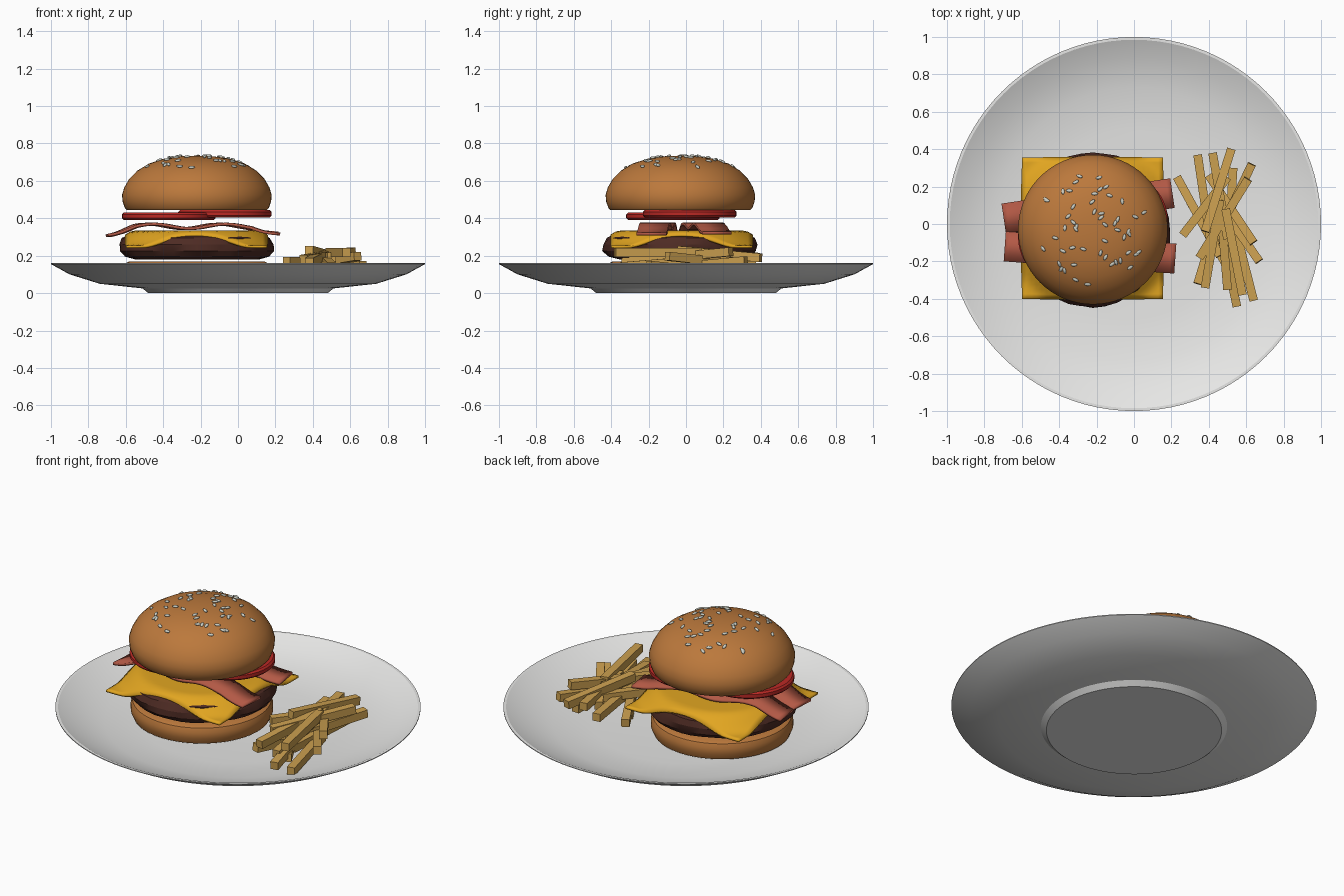
import bpy, bmesh, math, random
from math import sin, cos, pi, hypot, radians
from mathutils import Matrix, Vector

old = bpy.data.objects.get("Cube")
if old:
    bpy.data.objects.remove(old, do_unlink=True)
random.seed(4)
BURGER = Vector((-0.22, -0.03, 0))


def material(name, rgb):
    m = bpy.data.materials.new(name)
    m.use_nodes = True
    m.diffuse_color = (*rgb, 1)
    m.node_tree.nodes["Principled BSDF"].inputs["Base Color"].default_value = (*rgb, 1)
    return m


china = material("white china", (0.8, 0.8, 0.79))
crust = material("toasted bun", (0.5, 0.19, 0.045))
meat = material("grilled meat", (0.075, 0.024, 0.017))
cheddar = material("yellow cheese", (0.76, 0.38, 0.015))
rasher = material("cooked bacon", (0.45, 0.1, 0.06))
red = material("tomato red", (0.5, 0.022, 0.018))
potato = material("fried potato", (0.6, 0.35, 0.08))
sesame = material("sesame seed", (0.6, 0.62, 0.55))


def finish(name, bm, mat, smooth=None, location=(0, 0, 0), thickness=0):
    """Turn a bmesh into a finished object."""
    bmesh.ops.recalc_face_normals(bm, faces=bm.faces)
    mesh = bpy.data.meshes.new(name)
    bm.to_mesh(mesh)
    bm.free()
    mesh.materials.append(mat)
    ob = bpy.data.objects.new(name, mesh)
    ob.location = location
    bpy.context.collection.objects.link(ob)
    if thickness:
        mod = ob.modifiers.new("thickness", 'SOLIDIFY')
        mod.thickness = thickness
        mod.offset = 0
    if smooth:
        bpy.ops.object.select_all(action='DESELECT')
        ob.select_set(True)
        bpy.context.view_layer.objects.active = ob
        bpy.ops.object.shade_smooth_by_angle(angle=radians(smooth))
    return ob


def lathe(profile, steps=64):
    """Spin (radius, height) points around z."""
    bm = bmesh.new()
    vs = [bm.verts.new((r, 0, z)) for r, z in profile]
    es = [bm.edges.new(pair) for pair in zip(vs, vs[1:])]
    bmesh.ops.spin(bm, geom=vs + es, cent=(0, 0, 0), axis=(0, 0, 1),
                   angle=2 * pi, steps=steps)
    bmesh.ops.remove_doubles(bm, verts=bm.verts, dist=0.0005)
    return bm


def ease(t):
    t = min(max(t, 0), 1)
    return t * t * (3 - 2 * t)


# Plate with a raised foot
plate = [(0, 0), (0.48, 0), (0.51, 0.025), (0.74, 0.05), (0.9, 0.1), (1, 0.155),
         (1, 0.16), (0.985, 0.16), (0.89, 0.115), (0.73, 0.07), (0.5, 0.05), (0, 0.05)]
finish("plate", lathe(plate, 96), china, 25)

# Buns
lower = [(0, 0.05), (0.34, 0.05), (0.375, 0.065), (0.39, 0.1), (0.39, 0.135),
         (0.38, 0.16), (0.36, 0.17), (0, 0.17)]
finish("bottom_bun", lathe(lower), crust, 40, BURGER)
upper = [(0, 0.445), (0.375, 0.445), (0.385, 0.455), (0.397, 0.49), (0.4, 0.525),
         (0.388, 0.565), (0.362, 0.61), (0.318, 0.655), (0.255, 0.693),
         (0.17, 0.72), (0.08, 0.732), (0, 0.735)]
finish("top_bun", lathe(upper), crust, 40, BURGER)


# Sesame seeds laid on the crown of the bun
def crown(r):
    for (r1, z1), (r0, z0) in zip(upper[5:], upper[6:]):
        if r0 <= r <= r1:
            f = (r - r0) / (r1 - r0)
            return z0 + f * (z1 - z0), (z1 - z0) / (r1 - r0)


bm = bmesh.new()
for i in range(52):
    a, r = random.uniform(0, 2 * pi), 0.3 * math.sqrt(random.random())
    z, slope = crown(r)
    normal = Vector((-slope * cos(a), -slope * sin(a), 1))
    lie = (Matrix.Translation((r * cos(a), r * sin(a), z + 0.003))
           @ normal.to_track_quat('Z', 'Y').to_matrix().to_4x4()
           @ Matrix.Rotation(random.uniform(0, pi), 4, 'Z')
           @ Matrix.Diagonal((0.018, 0.009, 0.007, 1)))
    bmesh.ops.create_icosphere(bm, subdivisions=2, radius=1, matrix=lie)
finish("sesame_seeds", bm, sesame, 60, BURGER)

# Patty with an uneven rim
patty = [(0, 0.18), (0.33, 0.18), (0.385, 0.195), (0.41, 0.225), (0.412, 0.26),
         (0.395, 0.295), (0.355, 0.315), (0, 0.318)]
bm = lathe(patty, 40)
for v in bm.verts:
    a = math.atan2(v.co.y, v.co.x)
    if hypot(v.co.x, v.co.y) > 0.1:
        k = 1 + 0.012 * sin(5 * a + 40 * v.co.z) + 0.01 * sin(9 * a - 70 * v.co.z)
        v.co.x *= k
        v.co.y *= k
finish("patty", bm, meat, 20, BURGER)

# Cheese slice drooping at its corners
bm = bmesh.new()
bmesh.ops.create_grid(bm, x_segments=28, y_segments=28, size=0.378)
for v in bm.verts:
    v.co.z = 0.328 - 0.08 * ease((v.co.xy.length - 0.33) / 0.14)
finish("cheese_slice", bm, cheddar, 40, (-0.222, -0.023, 0), 0.013)


# Wavy bacon strips
def bacon(name, start, end, phase):
    a, b = Vector(start), Vector(end)
    side = (b - a).orthogonal().normalized() * 0.08
    bm = bmesh.new()
    rows = []
    for i in range(37):
        t = i / 36
        droop = max(0, (abs(t - 0.5) - 0.34) / 0.16)
        z = 0.357 + 0.012 * cos(2 * pi * (t - phase) / 0.42) - 0.04 * droop
        p = a.lerp(b, t)
        rows.append([bm.verts.new((*(p + side * s), z)) for s in (-1, 1)])
    for (p, q), (r, s) in zip(rows, rows[1:]):
        bm.faces.new((p, q, s, r))
    finish(name, bm, rasher, 40, thickness=0.015)


bacon("back_bacon", (-0.695, 0.03), (0.205, 0.165), 0.24)
bacon("front_bacon", (-0.69, -0.12), (0.22, -0.185), 0.27)

# Tomato slices
disc = [(0, -0.02), (0.24, -0.02), (0.25, -0.01), (0.25, 0.01), (0.24, 0.02), (0, 0.02)]
finish("left_tomato_slice", lathe(disc, 48), red, 35, (-0.07, 0.02, 0.424))
finish("right_tomato_slice", lathe(disc, 48), red, 35, (-0.37, -0.07, 0.411))

# Pile of fries, lowest first, each given by its two ends in plan
fries = [(0.3, 0.12, 0.54, -0.3), (0.64, -0.41, 0.52, 0.06), (0.34, -0.32, 0.48, 0.14),
         (0.23, 0.25, 0.46, -0.17), (0.53, 0.3, 0.5, -0.2), (0.67, -0.2, 0.42, 0.16),
         (0.55, -0.44, 0.45, 0.03), (0.34, 0.37, 0.41, -0.1), (0.63, 0.32, 0.43, -0.1),
         (0.5, -0.35, 0.46, 0.13), (0.26, -0.06, 0.5, 0.25), (0.64, -0.1, 0.4, 0.26),
         (0.38, -0.34, 0.46, 0.13), (0.42, 0.38, 0.5, -0.08), (0.61, 0.24, 0.35, -0.18),
         (0.52, 0.4, 0.38, -0.04), (0.58, -0.38, 0.49, 0.08)]
bm = bmesh.new()
for i, (x1, y1, x2, y2) in enumerate(fries):
    z = 0.09 + 0.135 * i / len(fries)
    tilt = 0.02 * (i % 3 - 1)
    a, b = Vector((x1, y1, z + tilt)), Vector((x2, y2, z - tilt))
    place = (Matrix.Translation((a + b) / 2)
             @ (b - a).to_track_quat('Y', 'Z').to_matrix().to_4x4()
             @ Matrix.Diagonal((0.046, (b - a).length, 0.046, 1)))
    bmesh.ops.create_cube(bm, size=1, matrix=place)
finish("fries", bm, potato)
